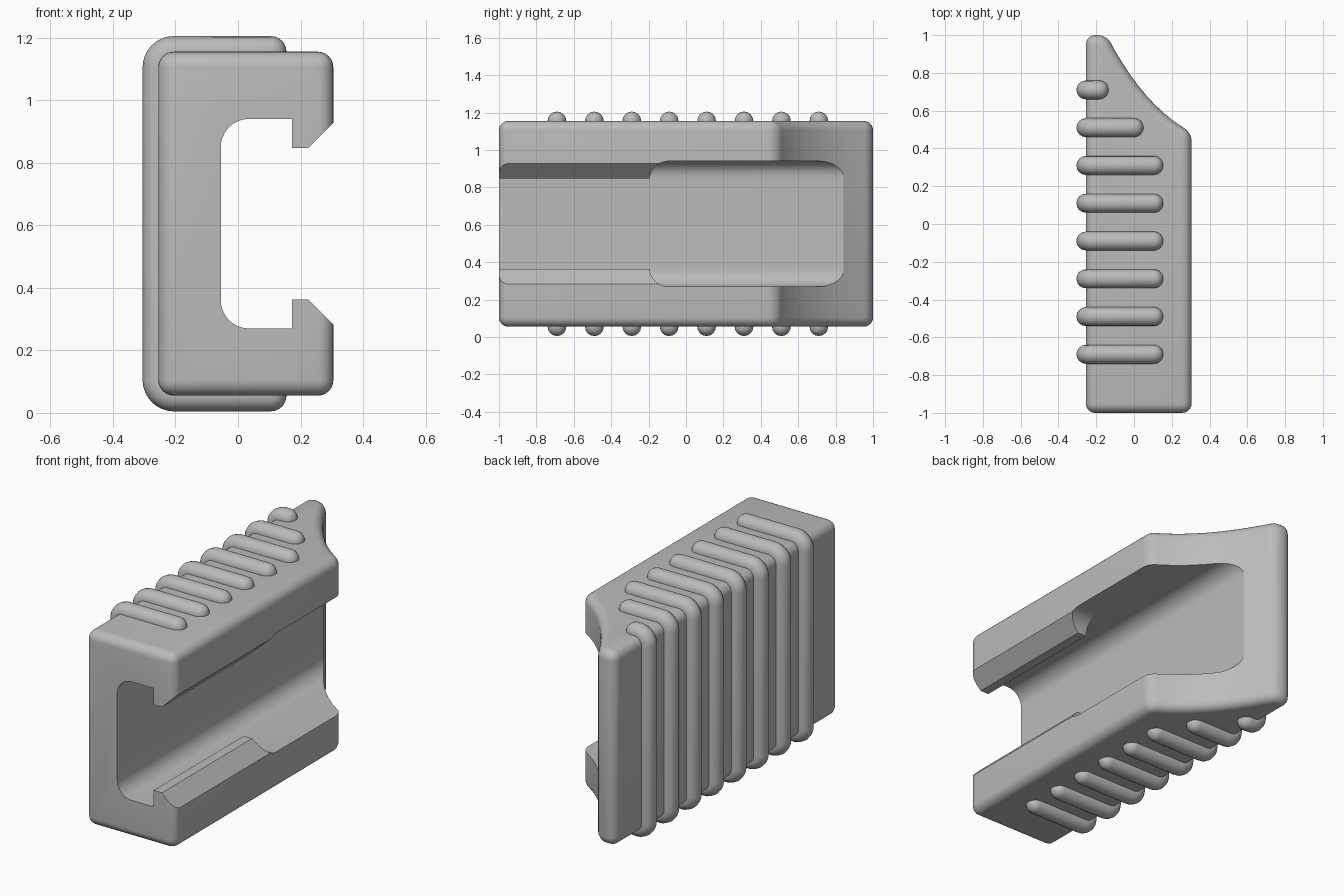
import bpy, bmesh
from math import sin, cos, pi
from mathutils import Vector

cube = bpy.data.objects.get("Cube")
if cube:
    bpy.data.objects.remove(cube, do_unlink=True)

grey = bpy.data.materials.new("plain grey")
grey.use_nodes = True
colour = (0.5, 0.5, 0.5, 1)
grey.diffuse_color = colour
grey.node_tree.nodes["Principled BSDF"].inputs["Base Color"].default_value = colour

BACK, MID = -0.255, 0.605          # grip face and half height
LOW, HIGH = 0.055, 1.155


def prism(name, outline, place, start, end):
    """Extrude a 2D outline between two depths; place maps (u, v, depth) to xyz."""
    bm = bmesh.new()
    face = bm.faces.new([bm.verts.new(place(u, v, start)) for u, v in outline])
    grown = bmesh.ops.extrude_face_region(bm, geom=[face])["geom"]
    shift = Vector(place(0, 0, end)) - Vector(place(0, 0, start))
    bmesh.ops.translate(bm, vec=shift,
                        verts=[g for g in grown if isinstance(g, bmesh.types.BMVert)])
    bmesh.ops.recalc_face_normals(bm, faces=bm.faces)
    mesh = bpy.data.meshes.new(name)
    bm.to_mesh(mesh)
    bm.free()
    obj = bpy.data.objects.new(name, mesh)
    bpy.context.collection.objects.link(obj)
    mesh.materials.append(grey)
    return obj


def arc(cx, cy, r, a0, a1, n=10):
    return [(cx + r * cos(a0 + (a1 - a0) * i / n), cy + r * sin(a0 + (a1 - a0) * i / n))
            for i in range(n + 1)]


def select(obj):
    bpy.ops.object.select_all(action='DESELECT')
    obj.select_set(True)
    bpy.context.view_layer.objects.active = obj


# Body: plan outline with a concave scooped end, all outer edges rounded
p0, p1, p2 = Vector((-0.145, 1)), Vector((0.05, 0.62)), Vector((0.305, 0.485))
scoop = [tuple(p0 * (1 - t) ** 2 + p1 * 2 * t * (1 - t) + p2 * t * t)
         for t in [i / 10 for i in range(11)]]
plan = [(BACK, 1)] + scoop + [(0.305, -1), (BACK, -1)]
body = prism("body", plan, lambda u, v, d: (u, v, d), LOW, HIGH)
bevel = body.modifiers.new("rounded edges", 'BEVEL')
bevel.width = 0.05
bevel.segments = 6
bevel.limit_method = 'ANGLE'
bevel.angle_limit = 0.4
bevel.use_clamp_overlap = False

# Channel cutter: rounded floor, hooked lips and chamfered mouth, mirrored in z
half = arc(0.035, 0.245, 0.09, pi, pi / 2) + [(0.172, 0.335), (0.172, 0.242),
                                              (0.225, 0.242), (0.305, 0.322), (0.4, 0.417)]
section = half + [(x, -z) for x, z in reversed(half)]
channel = prism("channel_cutter", section, lambda u, v, d: (u, d, MID + v), -1.2, 1.2)

# Mouth cutter: removes the lips from the rear part
side = arc(-0.095, 0.235, 0.1, pi, pi / 2) + [(1.2, 0.335)]
mouth_outline = side + [(y, -z) for y, z in reversed(side)]
mouth = prism("mouth_cutter", mouth_outline, lambda u, v, d: (d, u, MID + v), 0.1, 0.5)

for cutter in (channel, mouth):
    cutter.hide_render = True
    cutter.hide_set(True)
    cut = body.modifiers.new(cutter.name, 'BOOLEAN')
    cut.operation = 'DIFFERENCE'
    cut.solver = 'EXACT'
    cut.object = cutter

select(body)
for name in [m.name for m in body.modifiers]:
    bpy.ops.object.modifier_apply(modifier=name)
for cutter in (channel, mouth):
    bpy.data.objects.remove(cutter, do_unlink=True)
bpy.ops.object.shade_smooth_by_angle(angle=0.5)


# Grip ribs: round bars wrapped over the back, with domed ends
def rib(name, y, tip):
    r = 0.05
    dome = [(tip + r * sin(a), max(cos(a), 0.001)) for a in [i * pi / 12 for i in range(6, -1, -1)]]
    upper = [(x, HIGH - MID, s) for x, s in dome]
    upper += [(x, z, 1) for x, z in arc(BACK + r, HIGH - MID - r, r, pi / 2, pi, 8)]
    path = upper + [(x, -z, s) for x, z, s in reversed(upper)]
    curve = bpy.data.curves.new(name, 'CURVE')
    curve.dimensions = '3D'
    curve.bevel_depth = r
    curve.bevel_resolution = 6
    spline = curve.splines.new('POLY')
    spline.points.add(len(path) - 1)
    for point, (x, z, s) in zip(spline.points, path):
        point.co = (x, y, MID + z, 1)
        point.radius = s
    curve.materials.append(grey)
    obj = bpy.data.objects.new(name, curve)
    bpy.context.collection.objects.link(obj)
    select(obj)
    bpy.ops.object.convert(target='MESH')
    bpy.ops.object.shade_smooth_by_angle(angle=0.8)


tips = [0.105] * 6 + [0.0, -0.185]      # shorter beside the scoop
for i, tip in enumerate(tips):
    rib(f"grip_rib_{i + 1}", -0.69 + 0.2 * i, tip)
